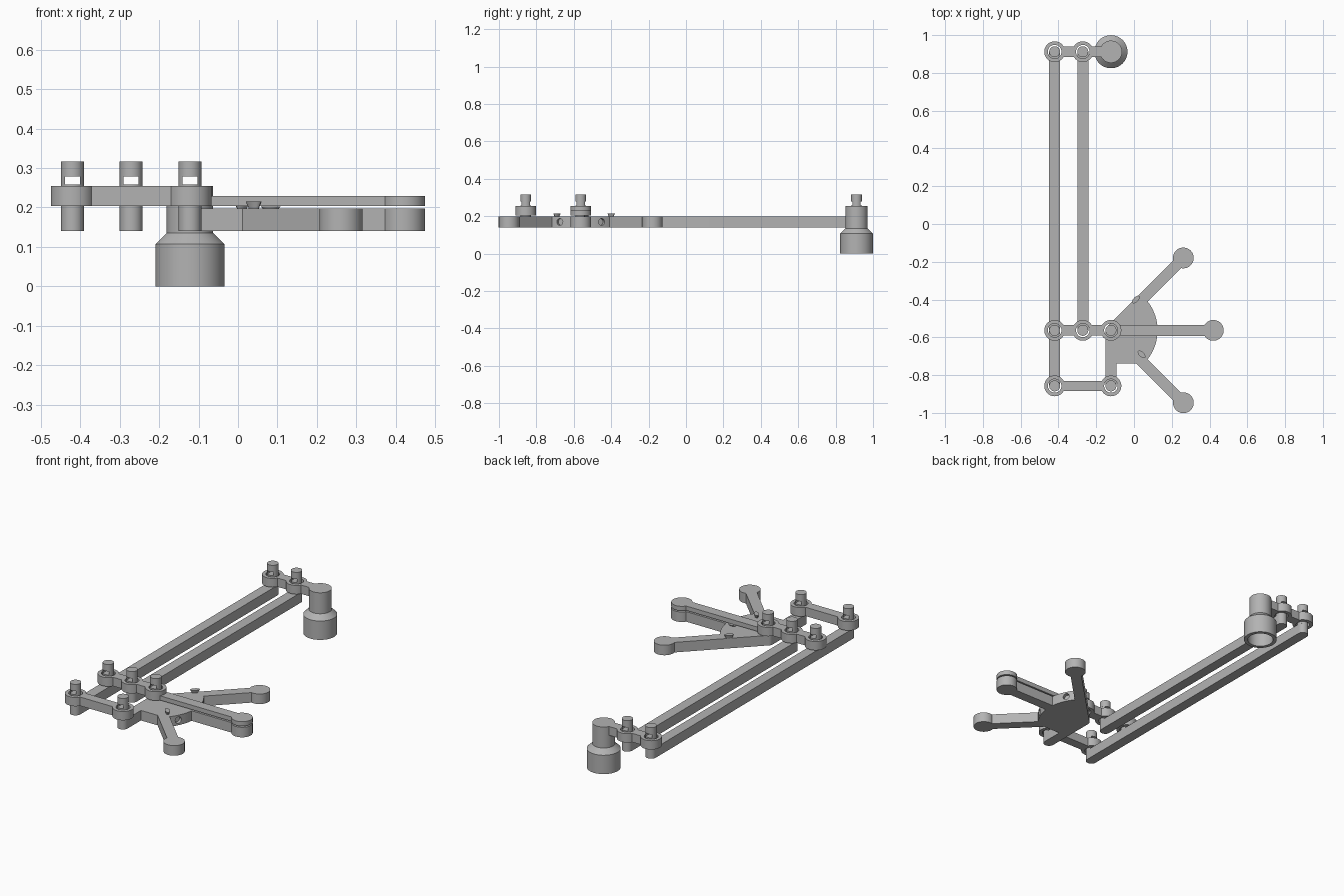
import bpy, bmesh, math
from mathutils import Vector, Matrix

cube = bpy.data.objects.get("Cube")
if cube:
    bpy.data.objects.remove(cube, do_unlink=True)

grey = bpy.data.materials.new("plain grey")
grey.use_nodes = True
grey.diffuse_color = (0.45, 0.45, 0.45, 1)
grey.node_tree.nodes["Principled BSDF"].inputs["Base Color"].default_value = grey.diffuse_color

# Layout shared by all parts
XA, XB, XC = -0.42, -0.271, -0.122      # columns of joints
FRONT, MID, BACK = -0.857, -0.563, 0.912  # rows of joints
LOW, BAR_TOP = 0.14, 0.197
LINK, LINK_TOP = 0.204, 0.254
HALF, BOSS, HOLE = 0.029, 0.055, 0.036
PIVOT = Vector((XC, MID))


def make(name, bm):
    bmesh.ops.recalc_face_normals(bm, faces=bm.faces)
    mesh = bpy.data.meshes.new(name)
    bm.to_mesh(mesh)
    bm.free()
    ob = bpy.data.objects.new(name, mesh)
    ob.data.materials.append(grey)
    bpy.context.collection.objects.link(ob)
    return ob


def activate(ob):
    bpy.ops.object.select_all(action='DESELECT')
    ob.select_set(True)
    bpy.context.view_layer.objects.active = ob


def prism(name, outline, z0, z1):
    bm = bmesh.new()
    face = bm.faces.new([bm.verts.new((x, y, z0)) for x, y in outline])
    new = bmesh.ops.extrude_face_region(bm, geom=[face])["geom"]
    bmesh.ops.translate(bm, vec=(0, 0, z1 - z0),
                        verts=[v for v in new if isinstance(v, bmesh.types.BMVert)])
    return make(name, bm)


def arc(center, r, a0, a1, n):
    return [Vector(center) + r * Vector((math.cos(a), math.sin(a)))
            for a in (math.radians(a0 + (a1 - a0) * i / n) for i in range(n + 1))]


def disc(name, center, r, z0, z1):
    return prism(name, arc(center, r, 0, 360, 40)[:-1], z0, z1)


def stadium(name, p, q, z0, z1, r=HALF):
    d = Vector(q) - Vector(p)
    a = math.degrees(math.atan2(d.y, d.x))
    return prism(name, arc(q, r, a - 90, a + 90, 16) + arc(p, r, a + 90, a + 270, 16), z0, z1)


def lathe(name, center, profile, n=48):
    bm = bmesh.new()
    verts = [bm.verts.new((r, 0, z)) for r, z in profile]
    edges = [bm.edges.new(pair) for pair in zip(verts, verts[1:])]
    bmesh.ops.spin(bm, geom=verts + edges, cent=(0, 0, 0), axis=(0, 0, 1),
                   angle=math.tau, steps=n, use_duplicate=False)
    bmesh.ops.remove_doubles(bm, verts=bm.verts, dist=0.0001)
    bmesh.ops.translate(bm, verts=bm.verts, vec=(center[0], center[1], 0))
    return make(name, bm)


def combine(base, others, operation):
    for other in others:
        mod = base.modifiers.new("combine", 'BOOLEAN')
        mod.operation, mod.solver, mod.object = operation, 'EXACT', other
        activate(base)
        bpy.ops.object.modifier_apply(modifier=mod.name)
        bpy.data.objects.remove(other, do_unlink=True)
    return base


def pin(x, y):
    # Joint pin with a rectangular clip slot running front to back
    lo, hi = 0.258, 0.278
    disc("pin_shaft", (x, y), HALF, BAR_TOP, lo)
    disc("pin_head", (x, y), HALF, hi, 0.316)
    for a in (0, 180):
        prism("pin_cheek", arc((x, y), HALF, a - 49, a + 49, 10), lo, hi)


def link(name, p, q, joints, extra=()):
    # Flat link with round bosses bored for the pins
    body = stadium(name, p, q, LINK, LINK_TOP, 0.027)
    combine(body, [disc("boss", j, BOSS, LINK, LINK_TOP) for j in joints], 'UNION')
    combine(body, extra, 'UNION')
    combine(body, [disc("bore", j, HOLE, LINK - 0.02, LINK_TOP + 0.02) for j in joints],
            'DIFFERENCE')
    for x, y in joints:
        pin(x, y)


# Long parallel bars
stadium("outer_bar", (XA, FRONT), (XA, BACK), LOW, BAR_TOP)
stadium("inner_bar", (XB, MID), (XB, BACK), LOW, BAR_TOP)

# Three links, the middle one carrying a thin pointer arm
link("front_link", (XA, FRONT), (XC, FRONT), [(XA, FRONT), (XC, FRONT)])
pointer_end = PIVOT + Vector((0.542, 0))
pointer = stadium("pointer", PIVOT, pointer_end, LINK, 0.229)
pointer_disc = disc("pointer_disc", pointer_end, BOSS, LINK, 0.229)
link("middle_link", (XA, MID), (XC, MID), [(x, MID) for x in (XA, XB, XC)],
     [pointer, pointer_disc])
link("back_link", (XA, BACK), (XC - 0.04, BACK), [(XA, BACK), (XB, BACK)])

# Fan hub with lever and three radiating arms
R = 0.247
fan = arc(PIVOT, R, -45, 45, 24) + [PIVOT + Vector((-0.02, 0.021)),
                                    PIVOT + Vector((-HALF, 0)),
                                    PIVOT + Vector((-HALF, -R * math.sin(math.pi / 4)))]
hub = prism("fan_hub", fan, LOW, BAR_TOP)
parts = [stadium("lever", PIVOT, (XC, FRONT), LOW, BAR_TOP)]
for a in (-45, 0, 45):
    end = arc(PIVOT, 0.542, a, a, 1)[0]
    parts += [stadium("arm", PIVOT, end, LOW, BAR_TOP),
              disc("arm_disc", end, BOSS, LOW, BAR_TOP)]
combine(hub, parts, 'UNION')

# Small sockets in the curved rim of the hub
sockets = []
for a in (-27, 27):
    spot = arc(PIVOT, R, a, a, 1)[0]
    bm = bmesh.new()
    bmesh.ops.create_cone(bm, cap_ends=True, segments=20, radius1=0.018, radius2=0.018,
                          depth=0.04,
                          matrix=Matrix.Translation((spot.x, spot.y, 0.169))
                          @ Matrix.Rotation(math.radians(a), 4, 'Z')
                          @ Matrix.Rotation(math.pi / 2, 4, 'Y'))
    sockets.append(make("socket", bm))
combine(hub, sockets, 'DIFFERENCE')

# Narrow flared tabs on top of the arms
for x, y, a, top in ((0.04, -0.69, -45, 0.215), (0.01, -0.4, 45, 0.215), (0.083, -0.533, 0, 0.203)):
    bm = bmesh.new()
    bmesh.ops.create_cone(bm, cap_ends=True, segments=20, radius1=0.012, radius2=0.026,
                          depth=top - 0.19,
                          matrix=Matrix.Translation((x, y, (top + 0.19) / 2))
                          @ Matrix.Rotation(math.radians(a), 4, 'Z')
                          @ Matrix.Diagonal((1, 0.5, 1, 1)))
    make("flared_tab", bm)

# Stepped holder with an open socket underneath
lathe("holder", (XC, BACK), [(0, LINK_TOP), (0.059, LINK_TOP), (0.059, 0.135), (0.0875, 0.107),
                             (0.0875, 0), (0.068, 0), (0.068, 0.1), (0, 0.1)])

for ob in bpy.context.scene.objects:
    if ob.type == 'MESH':
        activate(ob)
        bpy.ops.object.shade_smooth_by_angle(angle=math.radians(30))
